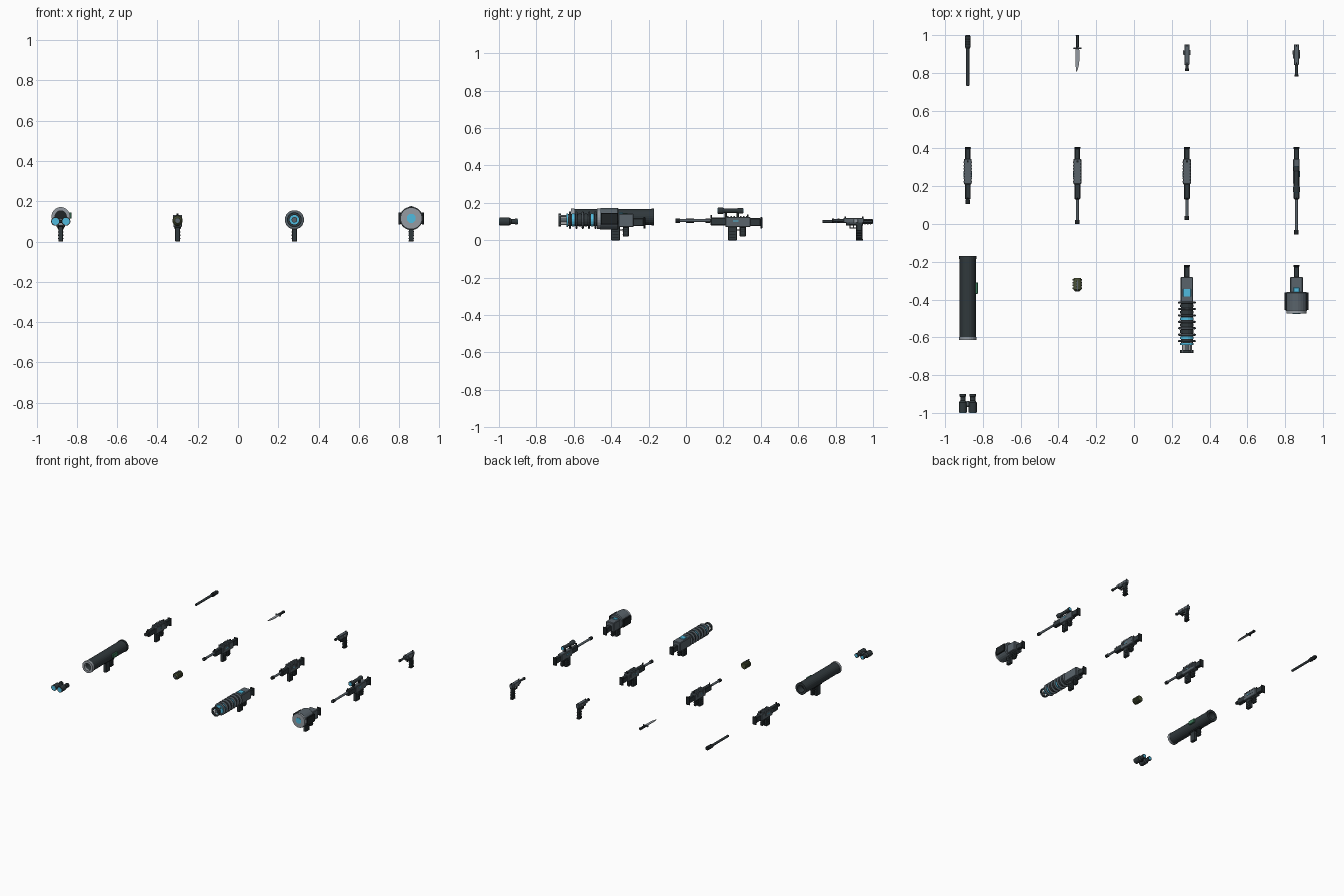
import bpy, bmesh, math
from mathutils import Matrix, Vector

if "Cube" in bpy.data.objects:
    bpy.data.objects.remove(bpy.data.objects["Cube"])

COL = {"dark": (.03, .04, .045), "black": (.014, .018, .02), "steel": (.10, .125, .145),
       "light": (.30, .33, .36), "cyan": (.08, .50, .74), "olive": (.07, .085, .04), "green": (.05, .2, .11)}
MATS = {}
for k, c in COL.items():
    MATS[k] = bpy.data.materials.new(k)
    MATS[k].diffuse_color = (*c, 1)


class Kit:
    """Adds named parts of one item around its own origin (x, y)."""
    def __init__(self, name, x, y):
        self.name, self.o = name, Vector((x, y, 0))

    def finish(self, part, bm, mat, bevel=0):
        bmesh.ops.recalc_face_normals(bm, faces=bm.faces)
        me = bpy.data.meshes.new(f"{self.name}_{part}")
        bm.to_mesh(me)
        bm.free()
        me.materials.append(MATS[mat])
        ob = bpy.data.objects.new(me.name, me)
        ob.location = self.o
        bpy.context.collection.objects.link(ob)
        if bevel:
            m = ob.modifiers.new("bevel", "BEVEL")
            m.width, m.segments = bevel, 1

    def box(self, part, mat, x, y, z, bevel=.002):
        """Box from (min, max) ranges; a single x number is a half width."""
        x = x if isinstance(x, tuple) else (-x, x)
        lo, hi = Vector((x[0], y[0], z[0])), Vector((x[1], y[1], z[1]))
        bm = bmesh.new()
        bmesh.ops.create_cube(bm, size=1, matrix=Matrix.Translation((lo + hi) / 2)
                              @ Matrix.Diagonal((*(hi - lo), 1)))
        self.finish(part, bm, mat, bevel)

    def lathe(self, part, mat, prof, z, x=0, n=16, closed=False):
        """Turn a (y, radius) profile about an axis along y."""
        bm = bmesh.new()
        rings = []
        for y, r in prof:
            rings.append([bm.verts.new((x + r * math.cos(a), y, z + r * math.sin(a)))
                          for a in (math.tau * (i + .5) / n for i in range(n))])
        pairs = list(zip(rings, rings[1:])) + ([(rings[-1], rings[0])] if closed else [])
        for a, b in pairs:
            for i in range(n):
                j = (i + 1) % n
                bm.faces.new((a[i], a[j], b[j], b[i]))
        if not closed:
            bm.faces.new(rings[0])
            bm.faces.new(rings[-1])
        self.finish(part, bm, mat)

    def rod(self, part, mat, y, r, z, x=0, n=16):
        self.lathe(part, mat, [(y[0], r), (y[1], r)], z, x, n)

    def prism(self, part, mat, pts, z):
        """Extrude an (x, y) outline through a z range."""
        bm = bmesh.new()
        f = bm.faces.new([bm.verts.new((*p, z[0])) for p in pts])
        ext = bmesh.ops.extrude_face_region(bm, geom=[f])["geom"]
        bmesh.ops.translate(bm, vec=(0, 0, z[1] - z[0]),
                            verts=[v for v in ext if isinstance(v, bmesh.types.BMVert)])
        self.finish(part, bm, mat)

    def grip(self, z0, z1, y=(.037, .07)):
        self.box("grip", "dark", .011, y, (z0, z1), .004)
        for i in range(4):
            z = z0 + .01 + i * .013
            self.box(f"grip_rib_{i}", "black", .0125, (y[0] - .001, y[1] + .001), (z, z + .005))

    def base(self, stock=True, mag=True, w=.02, top=.125):
        """Receiver, magazine, grip, trigger guard and stock shared by long guns."""
        self.box("receiver", "steel", w, (-.04, .095), (.07, top), .004)
        self.grip(.02, .075)
        self.box("trigger_guard", "black", .004, (.02, .04), (.052, .057), 0)
        if mag:
            self.box("magazine", "dark", .012, (-.025, .022), (0, .075))
            for i in range(3):
                self.box(f"magazine_rib_{i}", "black", .0135, (-.018, .015), (.012 + i * .016, .018 + i * .016), 0)
        if stock:
            self.box("stock", "dark", .014, (.09, .15), (.075, .118), .004)
            self.box("butt_plate", "black", .016, (.148, .158), (.063, .124))


COLS, ROWS = (-.88, -.30, .28, .86), (.875, .25, -.375, -.95)

# Baton
k = Kit("baton", COLS[0], ROWS[0])
k.lathe("shaft", "dark", [(-.145, .007), (-.14, .009), (.06, .009)], .1, n=12)
k.lathe("handle", "black", [(.055, .012), (.06, .014), (.12, .014), (.125, .011)], .1, n=12)
for i in range(4):
    k.rod(f"handle_ring_{i}", "dark", (.066 + i * .014, .072 + i * .014), .0155, .1, n=12)

# Knife
k = Kit("knife", COLS[1], ROWS[0])
k.prism("blade", "light", [(-.009, .055), (.010, .055), (.011, -.005), (.008, -.035),
                           (.003, -.055), (-.005, -.073), (-.009, -.04)], (.098, .102))
k.box("guard", "steel", .022, (.052, .059), (.093, .107))
k.box("handle", "dark", .008, (.059, .125), (.092, .108), .003)
k.box("pommel", "black", .009, (.118, .125), (.091, .109))

# Two pistols, the second longer with a revolving drum
for name, x, nose in (("pistol", COLS[2], -.065), ("heavy_pistol", COLS[3], -.095)):
    k = Kit(name, x, ROWS[0])
    k.box("frame", "dark", .010, (-.02, .072), (.08, .1))
    k.box("slide", "steel", .013, (-.033, .076), (.094, .119))
    k.rod("barrel", "dark", (nose, -.03), .008, .106, n=12)
    k.rod("muzzle", "black", (nose, nose + .012), .0105, .106, n=12)
    k.grip(0, .085, (.035, .068))
    k.box("grip_base", "black", .013, (.033, .072), (0, .007))
    for n, y in (("front_sight", -.028), ("rear_sight", .065)):
        k.box(n, "black", .003, (y, y + .008), (.118, .128), 0)
    k.box("trigger_guard_bottom", "black", .004, (0, .036), (.062, .067), 0)
    k.box("trigger_guard_front", "black", .004, (0, .005), (.062, .082), 0)
    k.box("trigger", "light", .002, (.018, .022), (.067, .082), 0)
    for s in (-1, 1):
        k.box(f"side_plate_{s}", "light", (min(s * .013, s * .02), max(s * .013, s * .02)), (.02, .045), (.094, .112))
    if nose < -.08:
        k.rod("drum", "steel", (.0, .035), .02, .1, n=12)

# Submachine gun, two rifles and a marksman rifle
for name, x, nose in (("submachine_gun", COLS[0], -.145), ("assault_rifle", COLS[1], -.25),
                      ("battle_rifle", COLS[2], -.23), ("marksman_rifle", COLS[3], -.305)):
    k = Kit(name, x, ROWS[1])
    long = nose < -.2
    k.base(w=.017 if x == COLS[3] else .021)
    k.box("handguard", "dark", .0155, (-.12, -.035), (.078, .122), .005)
    k.rod("barrel", "steel", (nose, -.1), .0085 if long else .01, .105, n=12)
    k.rod("muzzle", "black", (nose, nose + .022), .0125, .105, n=12)
    k.box("front_sight", "black", .003, (-.118, -.11), (.12, .136), 0)
    for s in (-1, 1):
        k.box(f"side_light_{s}", "cyan", (s * .0215 - .001, s * .0215 + .001) if x != COLS[3]
              else (s * .0175 - .001, s * .0175 + .001), (.0, .03), (.1, .105), 0)
    if x != COLS[3]:
        for i in range(7):
            y = -.03 + i * .017
            k.box(f"rail_rib_{i}", "steel", .0225, (y, y + .008), (.095, .131), 0)
        k.box("rear_sight", "black", .005, (.075, .085), (.125, .138), 0)
    else:
        for i, y in enumerate((-.045, .02)):
            k.box(f"scope_mount_{i}", "black", .006, (y, y + .014), (.12, .146), 0)
        k.lathe("scope", "dark", [(-.08, .018), (-.055, .018), (-.045, .013), (.025, .013),
                                  (.035, .016), (.055, .016)], .158)
        k.rod("scope_lens", "cyan", (-.082, -.079), .014, .158)
        k.rod("scope_eyepiece", "cyan", (.054, .057), .012, .158)

# Shoulder launcher: hollow tube with light rims
k = Kit("launcher", COLS[0], ROWS[2])
k.lathe("tube", "dark", [(-.235, .043), (.2, .043), (.2, .03), (-.235, .03)], .125, n=24, closed=True)
k.lathe("front_rim", "light", [(-.24, .046), (-.222, .046), (-.222, .028), (-.24, .028)], .125, n=24, closed=True)
k.lathe("rear_rim", "dark", [(.19, .046), (.205, .046), (.205, .028), (.19, .028)], .125, n=24, closed=True)
k.rod("rocket", "black", (-.15, .15), .0305, .125, n=24)
k.box("front_grip", "dark", .012, (-.025, .022), (0, .088))
k.grip(.02, .088)
k.box("saddle", "black", .014, (-.04, .08), (.074, .092))
k.box("sight", "green", (.04, .054), (.005, .065), (.115, .145))

# Grenade with ribs
k = Kit("grenade", COLS[1], -.32)
k.lathe("body", "olive", [(-.035, .014), (-.026, .022), (.026, .022), (.034, .018)], .104)
for i in range(4):
    k.rod(f"rib_{i}", "olive", (-.024 + i * .015, -.016 + i * .015), .026, .104)
k.rod("cap", "steel", (-.038, -.03), .012, .104, n=12)
k.box("lever", "steel", .004, (-.036, .02), (.128, .133), 0)

# Coil gun: ringed barrel
k = Kit("coil_gun", COLS[2], ROWS[2])
k.base(w=.033, top=.142)
k.rod("core", "dark", (-.26, -.02), .033, .108)
k.box("energy_cell", "cyan", .021, (-.01, .032), (.132, .148))
for i in range(7):
    y = -.245 + i * .034
    k.lathe(f"coil_{i}", "steel", [(y - .006, .042), (y - .003, .048), (y + .003, .048), (y + .006, .042)], .108)
    if i < 6:
        k.rod(f"coil_glow_{i}", "cyan" if i in (0, 3) else "dark", (y + .010, y + .024), .036, .108)
for i in range(4):
    a = math.pi / 4 + i * math.pi / 2
    k.rod(f"muzzle_rod_{i}", "light", (-.305, -.25), .005, .108 + .031 * math.sin(a), .031 * math.cos(a), 8)
k.lathe("muzzle_ring", "dark", [(-.307, .036), (-.293, .036), (-.293, .024), (-.307, .024)], .108, closed=True)
k.rod("muzzle_core", "steel", (-.3, -.25), .014, .108)
k.rod("muzzle_glow", "cyan", (-.265, -.255), .037, .108)

# Heavy energy cannon: wide drum
k = Kit("energy_cannon", COLS[3], ROWS[2])
k.base(w=.034, top=.142)
k.lathe("drum", "steel", [(-.085, .056), (-.08, .058), (.01, .058), (.016, .052)], .115, n=24)
k.lathe("front_rim", "light", [(-.1, .054), (-.08, .054)], .115, n=24)
k.rod("emitter", "cyan", (-.102, -.098), .024, .115, n=8)
k.box("energy_cell", "cyan", .016, (.012, .038), (.132, .148))
for s in (-1, 1):
    k.box(f"side_block_{s}", "black", (s * .058 - .006, s * .058 + .006), (-.08, .012), (.085, .145))

# Binoculars
k = Kit("binoculars", COLS[0], ROWS[3])
for s, n in ((-1, "left"), (1, "right")):
    x = s * .026
    k.lathe(f"{n}_tube", "dark", [(-.048, .022), (.005, .022), (.016, .014), (.035, .014),
                                  (.036, .017), (.05, .017)], .1, x)
    k.rod(f"{n}_lens", "cyan", (-.05, -.047), .018, .1, x)
    k.rod(f"{n}_eyepiece", "cyan", (.049, .051), .012, .1, x)
k.box("bridge", "black", .02, (-.02, .0), (.092, .108))
k.rod("focus_wheel", "steel", (-.012, .012), .008, .108, n=12)

for m in bpy.data.materials:
    if m.users and not m.is_grease_pencil:
        m.use_nodes = True
        m.node_tree.nodes["Principled BSDF"].inputs["Base Color"].default_value = m.diffuse_color
